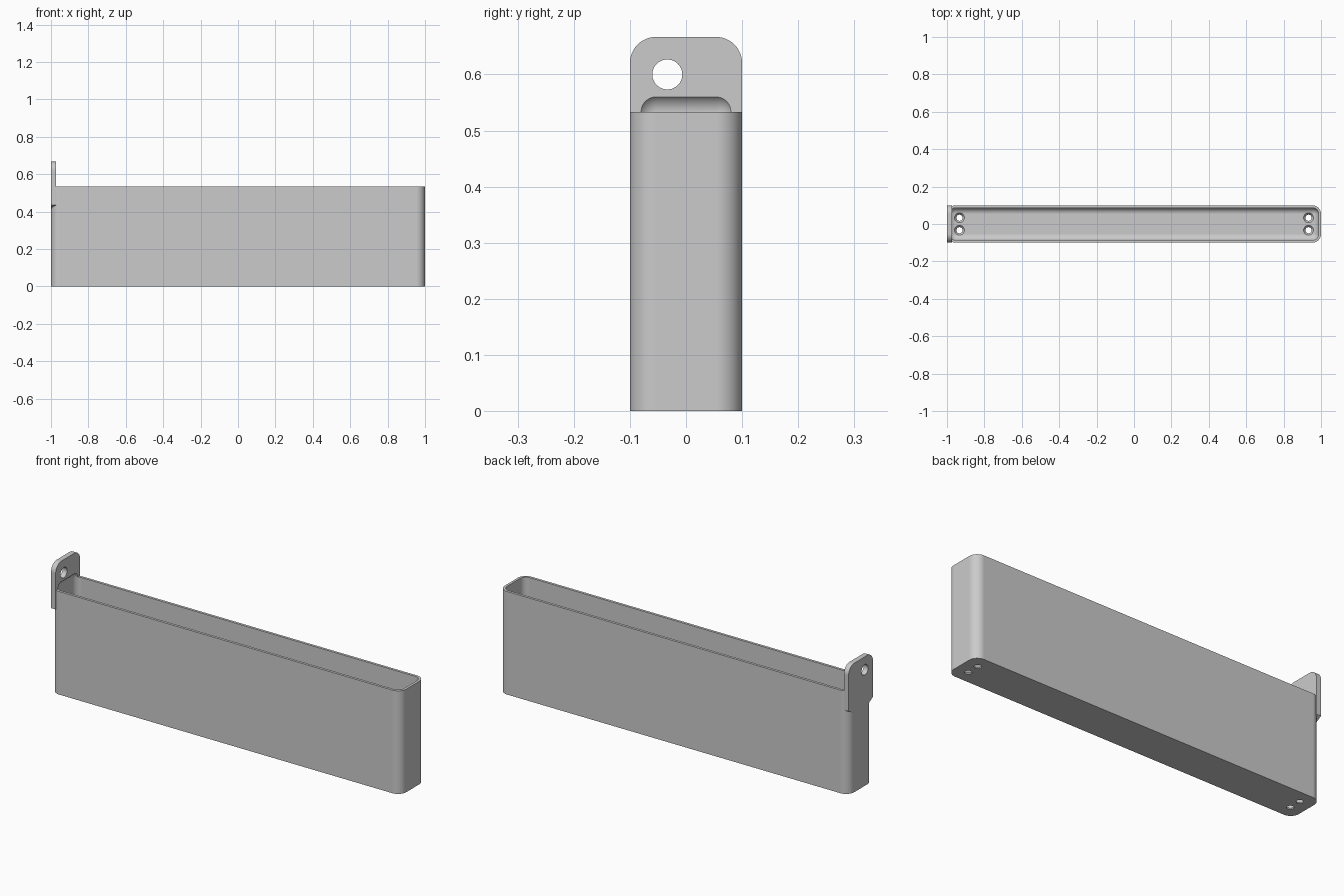
import bpy, bmesh, math
from mathutils import Matrix, Vector

if "Cube" in bpy.data.objects:
    bpy.data.objects.remove(bpy.data.objects["Cube"], do_unlink=True)

grey = bpy.data.materials.new("plain_grey")
grey.use_nodes = True
grey.diffuse_color = (0.6, 0.6, 0.6, 1)
grey.node_tree.nodes["Principled BSDF"].inputs["Base Color"].default_value = (0.6, 0.6, 0.6, 1)


def to_object(bm, name):
    bmesh.ops.recalc_face_normals(bm, faces=bm.faces)
    mesh = bpy.data.meshes.new(name)
    bm.to_mesh(mesh)
    bm.free()
    mesh.materials.append(grey)
    ob = bpy.data.objects.new(name, mesh)
    bpy.context.collection.objects.link(ob)
    return ob


def rounded_box(name, lo, hi, radius, only_vertical):
    lo, hi = Vector(lo), Vector(hi)
    bm = bmesh.new()
    bmesh.ops.create_cube(bm, size=1, matrix=Matrix.Translation((lo + hi) / 2)
                          @ Matrix.Diagonal((*(hi - lo), 1)))
    edges = [e for e in bm.edges if not only_vertical
             or abs(e.verts[0].co.z - e.verts[1].co.z) > 0.1]
    bmesh.ops.bevel(bm, geom=edges, offset=radius, segments=10,
                    profile=0.5, affect='EDGES')
    return to_object(bm, name)


def cylinder(name, center, r_low, r_high, depth, turn=Matrix()):
    bm = bmesh.new()
    bmesh.ops.create_cone(bm, cap_ends=True, segments=40, radius1=r_low, radius2=r_high,
                          depth=depth, matrix=Matrix.Translation(center) @ turn)
    return to_object(bm, name)


def combine(target, tool, operation):
    mod = target.modifiers.new(operation.lower(), 'BOOLEAN')
    mod.operation, mod.object, mod.solver = operation, tool, 'EXACT'
    bpy.context.view_layer.objects.active = target
    bpy.ops.object.modifier_apply(modifier=mod.name)
    bpy.data.objects.remove(tool, do_unlink=True)


HEIGHT, TAB_TOP, WALL, TAB = 0.533, 0.667, 0.0133, 0.0267
ROUND = 0.0467

# Outer shell with rounded upright corners
tray = rounded_box("narrow_tray", (-1, -0.1, 0), (1, 0.1, HEIGHT), ROUND, True)

# Hanging tab: rounded top, sloped lower corners that merge into the shell
half = [(0.053, 0.408), (0.1, 0.435)]
for i in range(13):
    a = math.pi / 2 * i / 12
    half.append((0.1 - ROUND + ROUND * math.cos(a), TAB_TOP - ROUND + ROUND * math.sin(a)))
outline = half + [(-y, z) for y, z in reversed(half)]
bm = bmesh.new()
face = bm.faces.new([bm.verts.new((-1, y, z)) for y, z in outline])
ext = bmesh.ops.extrude_face_region(bm, geom=[face])
bmesh.ops.translate(bm, vec=(TAB, 0, 0),
                    verts=[g for g in ext["geom"] if isinstance(g, bmesh.types.BMVert)])
combine(tray, to_object(bm, "hanging_tab"), 'UNION')

# Filleted cavity, which also scoops into the foot of the tab
cavity = rounded_box("cavity_cutter", (WALL - 1, WALL - 0.1, WALL),
                     (1 - WALL, 0.1 - WALL, 0.5667), 0.0333, False)
combine(tray, cavity, 'DIFFERENCE')

# Hanging hole
turn = Matrix.Rotation(math.pi / 2, 4, 'Y')
combine(tray, cylinder("tab_hole", (TAB / 2 - 1, -0.0333, 0.6), 0.0267, 0.0267, 0.1, turn),
        'DIFFERENCE')

# Countersunk drain holes in the floor
for x in (-0.933, 0.933):
    for y in (-0.0333, 0.0333):
        combine(tray, cylinder("drain_hole", (x, y, 0.0075), 0.0155, 0.0285, 0.0175),
                'DIFFERENCE')

# Smooth shading with crisp edges
bpy.ops.object.select_all(action='DESELECT')
tray.select_set(True)
bpy.context.view_layer.objects.active = tray
bpy.ops.object.shade_smooth_by_angle(angle=math.radians(30))
normals = tray.modifiers.new("even_normals", 'WEIGHTED_NORMAL')
normals.keep_sharp = True
